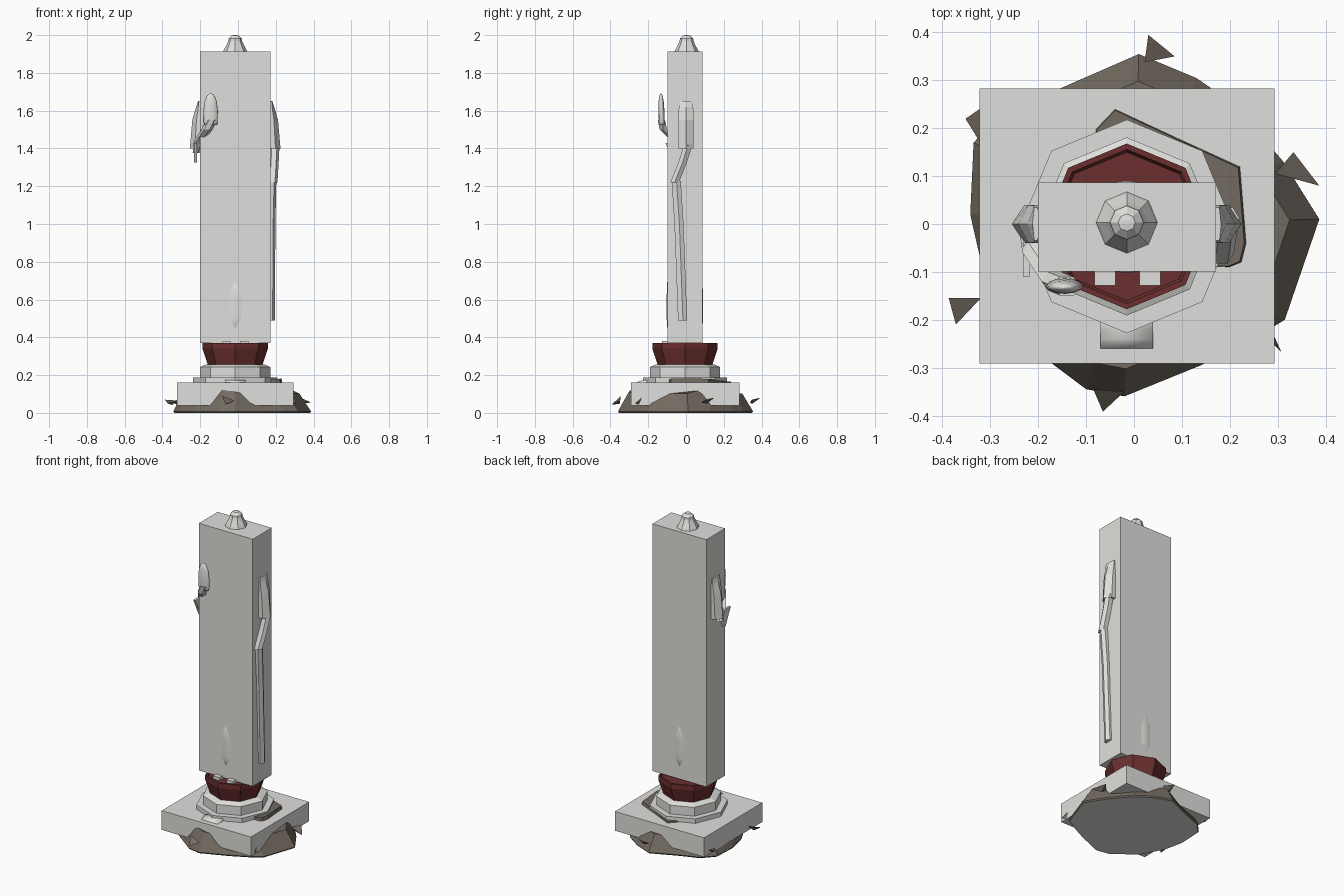
import bpy, bmesh, math
from mathutils import Vector

def material(name, r, g, b):
    m = bpy.data.materials.new(name)
    m.diffuse_color = (r, g, b, 1)
    return m

STONE = material("pale stone", 0.74, 0.74, 0.715)
RED = material("dark red", 0.15, 0.028, 0.028)
ROCK = material("brown rock", 0.17, 0.145, 0.118)
CX, CY = -0.015, -0.005

def finish(name, bm, *mats):
    bmesh.ops.recalc_face_normals(bm, faces=bm.faces)
    me = bpy.data.meshes.new(name)
    for m in mats:
        me.materials.append(m)
    bm.to_mesh(me)
    bm.free()
    ob = bpy.data.objects.new(name, me)
    bpy.context.collection.objects.link(ob)
    return ob

def ring(x, y, z, rx, ry, n, phase=0):
    return [(x + rx * math.cos(phase + 2 * math.pi * i / n),
             y + ry * math.sin(phase + 2 * math.pi * i / n), z) for i in range(n)]

def loft_bm(rings):
    bm = bmesh.new()
    vs = [[bm.verts.new(p) for p in r] for r in rings]
    n = len(rings[0])
    for a, b in zip(vs, vs[1:]):
        for i in range(n):
            j = (i + 1) % n
            bm.faces.new((a[i], a[j], b[j], b[i]))
    bm.faces.new(vs[0][::-1])
    bm.faces.new(vs[-1])
    return bm

def loft(name, rings, mat):
    return finish(name, loft_bm(rings), mat)

def box(name, x0, x1, y0, y1, z0, z1, mat):
    return loft(name, [[(x0, y0, z), (x1, y0, z), (x1, y1, z), (x0, y1, z)] for z in (z0, z1)], mat)

def lathe(name, profile, mat, y=CY):
    return loft(name, [ring(CX, y, z, r, r, 8) for r, z in profile], mat)

# rough rock mound under the plinth, with a pale underside
outline = [(0.387, 0.01), (0.312, 0.13), (0.21, 0.25), (0.13, 0.305), (0.01, 0.355), (-0.15, 0.285),
           (-0.27, 0.24), (-0.335, 0.17), (-0.342, 0.02), (-0.315, -0.1), (-0.24, -0.24),
           (-0.1, -0.345), (-0.02, -0.36), (0.14, -0.295), (0.25, -0.24), (0.315, -0.2)]
shoulder = [0.06, 0.09, 0.05, 0.06, 0.06, 0.05, 0.06, 0.08, 0.08, 0.06, 0.05, 0.08, 0.07, 0.04, 0.06, 0.06]
bm = loft_bm([[(x * 0.985, y * 0.985, 0) for x, y in outline],
              [(x, y, 0.008) for x, y in outline],
              [(x * 0.84, y * 0.84, h + 0.042) for (x, y), h in zip(outline, shoulder)]])
bm.normal_update()
for f in bm.faces:
    if f.calc_center_median().z < 0.001:
        f.material_index = 1
finish("rock_mound", bm, ROCK, STONE)

# loose stone shards around the mound
shards = [((0.03, 0.395, 0.08), (0.085, 0.35, 0.07), (0.022, 0.338, 0.055)),
          ((0.333, 0.15, 0.08), (0.387, 0.08, 0.055), (0.295, 0.105, 0.07)),
          ((-0.387, -0.155, 0.07), (-0.32, -0.155, 0.065), (-0.372, -0.21, 0.05)),
          ((-0.085, -0.345, 0.09), (-0.02, -0.35, 0.065), (-0.065, -0.392, 0.045)),
          ((-0.352, 0.22, 0.06), (-0.315, 0.245, 0.07), (-0.315, 0.16, 0.05)),
          ((0.28, -0.24, 0.06), (0.293, -0.235, 0.08), (0.308, -0.268, 0.05))]
for k, tri in enumerate(shards):
    bm = bmesh.new()
    c = sum((Vector(p) for p in tri), Vector()) / 3
    pts = [bm.verts.new(p) for p in tri] + [bm.verts.new((c.x * 0.97, c.y * 0.97, c.z - 0.02))]
    bmesh.ops.convex_hull(bm, input=pts)
    finish(f"shard_{k + 1}", bm, ROCK)

# square plinth, with a rock slab on it
box("plinth", -0.323, 0.293, -0.291, 0.283, 0.04, 0.16, STONE)
slab = [(-0.08, 0.2), (-0.08, -0.08), (0.2, -0.09), (0.225, -0.08), (0.235, -0.04), (0.222, 0.12), (-0.04, 0.242)]
loft("rock_slab", [[(x, y, 0.155) for x, y in slab],
                   [(x * 0.98, y * 0.98, 0.165 + max(0, x) * 0.07) for x, y in slab]], ROCK)

# octagonal tiers
lathe("lower_tier", [(0.223, 0.155), (0.223, 0.188)], STONE)
lathe("upper_tier", [(0.186, 0.185), (0.186, 0.243), (0.155, 0.256)], STONE)

# red flared seat with a sunk top
lathe("red_seat", [(0.143, 0.25), (0.173, 0.34), (0.173, 0.37), (0.161, 0.37), (0.155, 0.36)], RED)

# small curved step at the front
prof = [(-0.26, 0.155), (-0.26, 0.163), (-0.24, 0.17), (-0.22, 0.174), (-0.2, 0.175), (-0.19, 0.155)]
loft("front_step", [[(x, y, z) for y, z in prof] for x in (-0.07, 0.04)], STONE).data.shade_smooth()

# tall body block, robe bulge and crown knob
box("body_block", -0.201, 0.171, -0.099, 0.087, 0.37, 1.912, STONE)
loft("robe_bulge", [ring(CX, -0.006, z, 0.12, r, 24, math.pi / 2)
                    for z, r in ((0.4, 0.09), (0.5, 0.0963), (0.62, 0.0963), (0.82, 0.088))],
     STONE).data.shade_smooth()
lathe("crown_knob", [(0.067, 1.905), (0.06, 1.922), (0.044, 1.952), (0.037, 1.968), (0.035, 1.982),
                     (0.018, 1.998), (0.006, 2.0)], STONE, 0.003)

# toes peeping out under the block
for side, x in (("left", 0.033), ("right", -0.061)):
    box("foot_" + side, x - 0.022, x + 0.022, -0.128, -0.05, 0.358, 0.38, STONE)

# upper arms, mirrored about the block centre
for side, s in (("left", 1), ("right", -1)):
    loft("upper_arm_" + side, [ring(CX + s * d, y, z, r, ry, 6) for d, y, z, r, ry in
         ((0.19, 0.0, 1.65, 0.007, 0.04), (0.183, 0.0, 1.62, 0.024, 0.044), (0.183, 0.0, 1.55, 0.044, 0.046),
          (0.187, 0.0, 1.40, 0.053, 0.046))], STONE)

# hanging left forearm and its long ridged ribbon
loft("forearm_left", [ring(x, y, z, 0.027, 0.026, 6) for x, y, z in
     ((0.193, 0.012, 1.42), (0.188, -0.02, 1.32), (0.182, -0.06, 1.22))], STONE)
loft("ribbon_left", [[(0.16, y - 0.024, z), (x - 0.012, y - 0.024, z), (x, y + 0.002, z),
                      (x - 0.012, y + 0.024, z), (0.16, y + 0.024, z)]
     for x, y, z in ((0.203, -0.052, 1.23), (0.198, -0.037, 1.0), (0.195, -0.018, 0.49))], STONE)

# raised right forearm, pointed sleeve and open hand
loft("forearm_right", [ring(x, y, z, r, r * 0.8, 6) for x, y, z, r in
     ((-0.222, -0.01, 1.375, 0.018), (-0.205, -0.06, 1.44, 0.028), (-0.165, -0.12, 1.5, 0.028),
      (-0.14, -0.13, 1.55, 0.028))], STONE)
loft("sleeve_right", [[(-0.232, a, z), (-0.217, a, z), (-0.217, b, z), (-0.232, b, z)]
     for a, b, z in ((-0.06, -0.045, 1.325), (-0.11, -0.03, 1.43))], STONE)
hand = loft("hand_right", [ring(-0.145, -0.13 - 0.03 * (z - 1.6), z, r, r * 0.42, 12) for z, r in
     ((1.525, 0.034), (1.54, 0.037), (1.6, 0.038), (1.65, 0.032), (1.68, 0.02), (1.692, 0.005))], STONE)
hand.data.shade_smooth()
